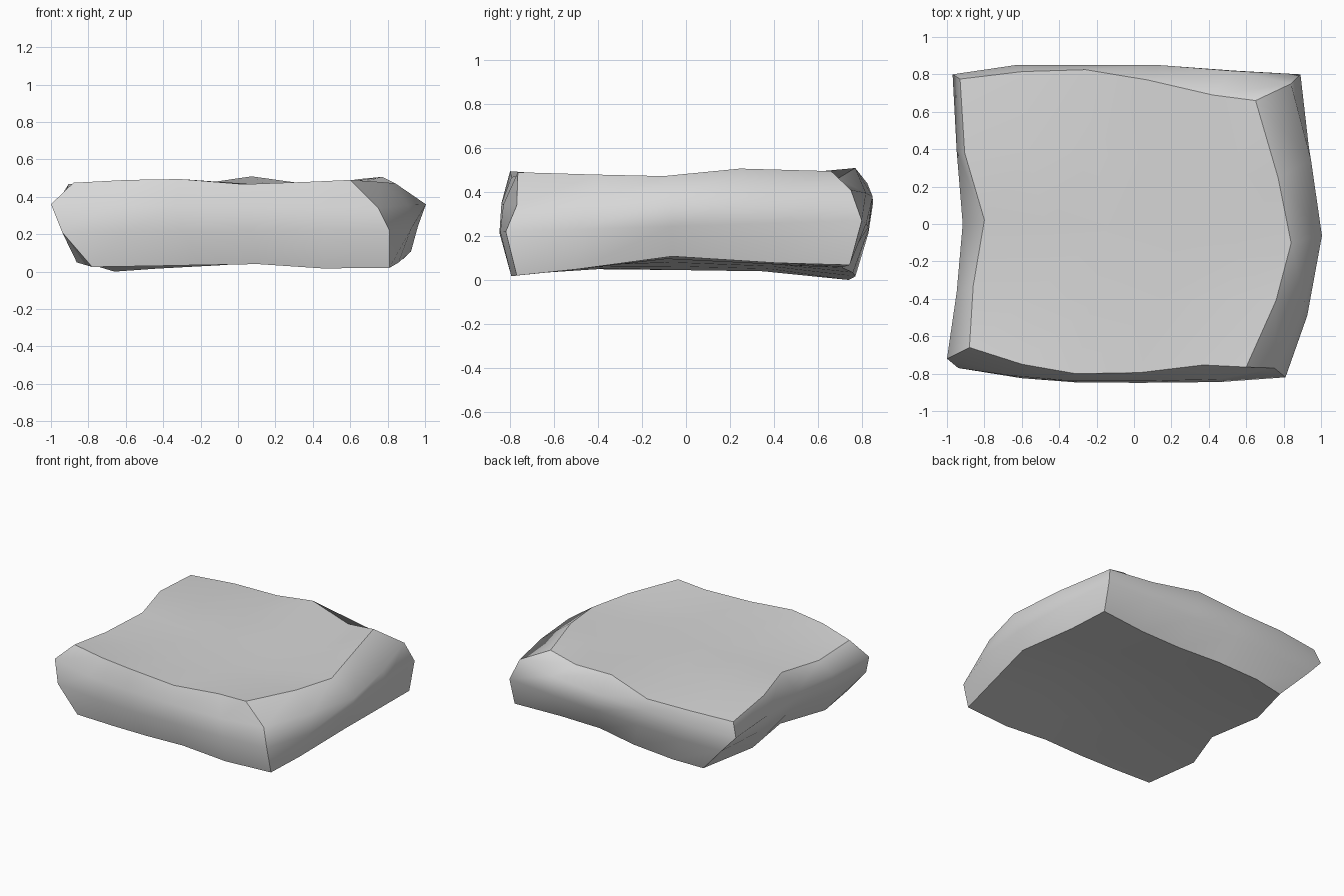
import bpy, bmesh
from mathutils import Vector as V

if "Cube" in bpy.data.objects:
    bpy.data.objects.remove(bpy.data.objects["Cube"])

# Corner profiles, listed from the bottom edge to the top edge
CORNERS = [
    [(-.78, -.77, .025), (-.94, -.77, .21), (-1, -.72, .36), (-.88, -.66, .475)],  # front left
    [(.81, -.77, .02), (.81, -.82, .22), (.75, -.77, .34), (.60, -.765, .49)],     # front right
    [(.885, .745, .068), (.89, .80, .27), (.84, .75, .41), (.65, .66, .495)],      # back right
    [(-.66, .74, 0), (-.85, .80, .20), (-.97, .80, .33), (-.93, .775, .43)],       # back left
]
OUT = [V((0, -1, 0)), V((1, 0, 0)), V((0, 1, 0)), V((-1, 0, 0))]

# Outward bulge of each side between its corners, bottom level to top level
BULGE = [
    [(.02, .03, .025, .025), (.045, .06, .05, .035), (.08, .10, .09, .07), (.07, .10, .07, .005)],
    [(.035, .08, .025), (.10, .115, .065), (.14, .213, .13), (.147, .217, .135)],
    [(-.03, -.03, .018, .03), (.02, .03, .03, .03), (.06, .08, .07, .06), (.013, .068, .099, .064)],
    [(.102, .01, .111), (.01, -.04, .005), (-.03, -.07, -.045), (-.011, -.104, -.032)],
]
# Rise of an edge away from a straight line
RISE = {
    0: [(.006, .012, .018, -.004), (.02, .065, .02), (.007, .016, .009, .006), (.033, .032, .03)],
    2: [(0, 0, 0, 0), (0, -.013, -.01), (0, 0, 0, 0), (0, 0, 0)],
    3: [(.012, .014, -.017, -.008), (-.012, -.02, .013), (-.025, .038, -.018, -.004), (.026, .02, -.02)],
}
# Spacing of the points along the bottom and top edges
SPACING = {
    0: [(.197, .366, .557, .776), (.18, .467, .78), (.232, .44, .64, .851), (.258, .528, .757)],
    3: [(.19, .385, .615, .845), (.25, .465, .71), (.145, .365, .575, .79), (.275, .525, .77)],
}


def side_points(side, level):
    """Corner point of a side followed by its worn in-between points."""
    a = V(CORNERS[side][level])
    b = V(CORNERS[(side + 1) % 4][level])
    pts = [a]
    for i, out in enumerate(BULGE[side][level]):
        low, high = SPACING[0][side][i], SPACING[3][side][i]
        t = low + (high - low) * level / 3
        p = a.lerp(b, t) + OUT[side] * out
        if level in RISE:
            p.z += RISE[level][side][i]
        pts.append(p)
    return pts


bm = bmesh.new()

# Four rings of points around the slab
rings = [[bm.verts.new(p) for s in range(4) for p in side_points(s, lv)] for lv in range(4)]
n = len(rings[0])
NX, NY = 5, 4
corner_ids = (0, NX, NX + NY, 2 * NX + NY)

# Rounded side walls
for low, high in zip(rings, rings[1:]):
    for i in range(n):
        j = (i + 1) % n
        bm.faces.new((low[i], low[j], high[j], high[i]))


def cap(ring, underside):
    """Fill a ring with a grid blended from its four edges."""
    front = ring[:NX + 1]
    right = ring[NX:NX + NY + 1]
    back = ring[NX + NY:2 * NX + NY + 1][::-1]
    left = (ring[2 * NX + NY:] + ring[:1])[::-1]
    grid = []
    for j in range(NY + 1):
        row = []
        for i in range(NX + 1):
            if j == 0:
                vert = front[i]
            elif j == NY:
                vert = back[i]
            elif i == 0:
                vert = left[j]
            elif i == NX:
                vert = right[j]
            else:
                u, v = i / NX, j / NY
                p = front[i].co.lerp(back[i].co, v) + left[j].co.lerp(right[j].co, u)
                p -= front[0].co.lerp(front[NX].co, u).lerp(back[0].co.lerp(back[NX].co, u), v)
                if not underside:
                    p.z = min(p.z, .468)   # keep the top nearly level
                vert = bm.verts.new(p)
            row.append(vert)
        grid.append(row)
    for j in range(NY):
        for i in range(NX):
            quad = [grid[j][i], grid[j][i + 1], grid[j + 1][i + 1], grid[j + 1][i]]
            bm.faces.new(quad[::-1] if underside else quad)


# Underside and top face
cap(rings[0], True)
cap(rings[3], False)

# Smooth faces with hard rims and hard corners
for f in bm.faces:
    f.smooth = True
for ring in (rings[0], rings[3]):
    for i in range(n):
        bm.edges.get((ring[i], ring[(i + 1) % n])).smooth = False
for low, high in zip(rings, rings[1:]):
    for c in corner_ids:
        bm.edges.get((low[c], high[c])).smooth = False

mesh = bpy.data.meshes.new("stone_slab")
bm.to_mesh(mesh)
bm.free()
slab = bpy.data.objects.new("stone_slab", mesh)
bpy.context.collection.objects.link(slab)

# Plain stone colour
stone = bpy.data.materials.new("light_grey_stone")
stone.diffuse_color = (0.68, 0.68, 0.68, 1)
stone.use_nodes = True
stone.node_tree.nodes["Principled BSDF"].inputs["Base Color"].default_value = stone.diffuse_color
mesh.materials.append(stone)
